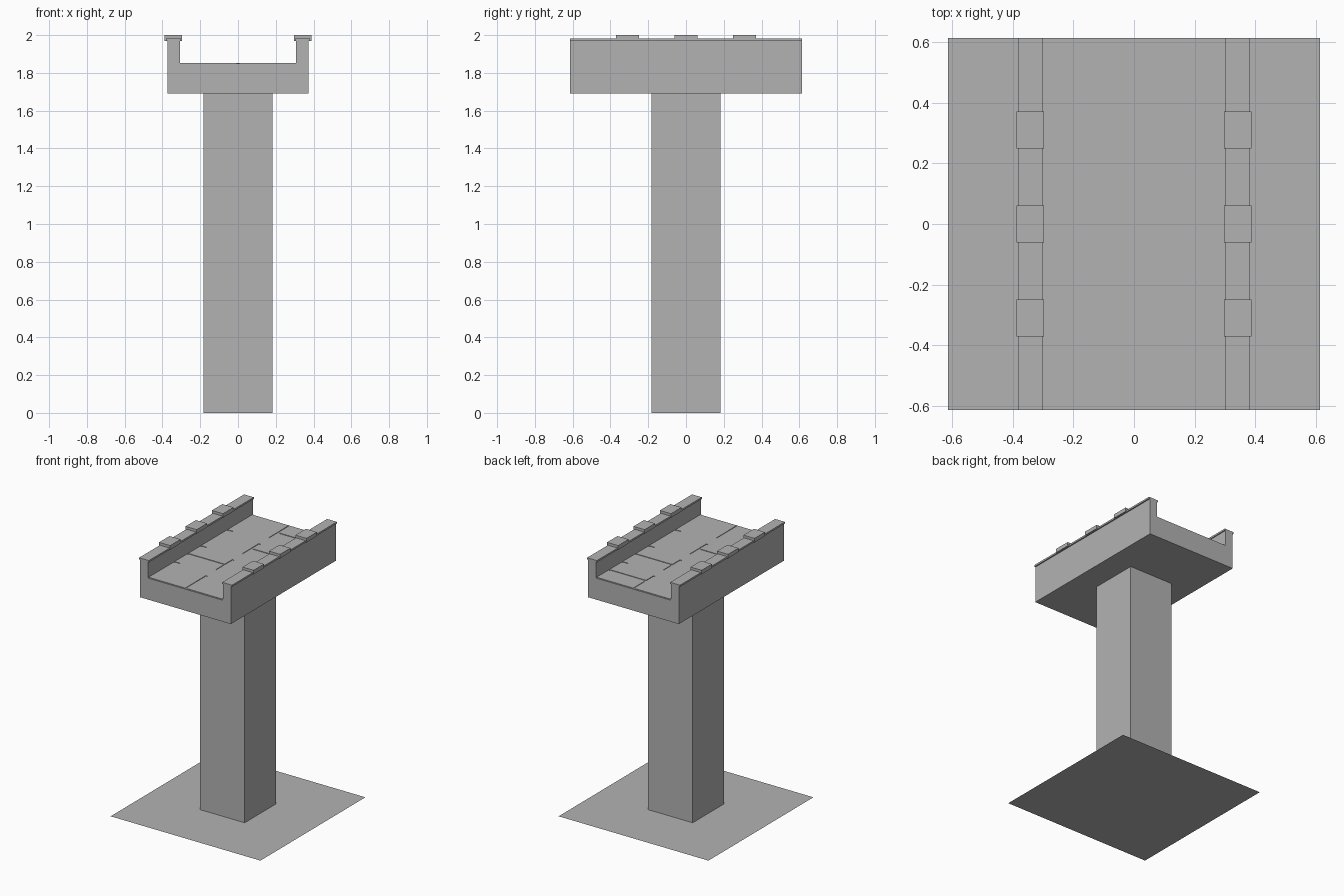
import bpy, bmesh
from mathutils import Matrix

cube = bpy.data.objects.get("Cube")
if cube:
    bpy.data.objects.remove(cube, do_unlink=True)

# One plain stone colour
stone = bpy.data.materials.new("stone_grey")
stone.use_nodes = True
grey = (0.45, 0.45, 0.45, 1)
stone.diffuse_color = grey
stone.node_tree.nodes["Principled BSDF"].inputs["Base Color"].default_value = grey

HALF = 0.615       # half length of deck and ground
FLOOR = 1.853      # walkway level
DEPTH = 0.004      # depth of paving joints


def add_box(bm, x, y, z):
    """Add a box spanning the (low, high) pairs x, y and z."""
    spans = (x, y, z)
    size = [b - a for a, b in spans]
    mid = [(a + b) / 2 for a, b in spans]
    bmesh.ops.create_cube(bm, size=1, matrix=Matrix.Translation(mid) @ Matrix.Diagonal((*size, 1)))


def finish(bm, name):
    mesh = bpy.data.meshes.new(name)
    bm.to_mesh(mesh)
    bm.free()
    mesh.materials.append(stone)
    obj = bpy.data.objects.new(name, mesh)
    bpy.context.collection.objects.link(obj)
    return obj


def box(name, x, y, z):
    bm = bmesh.new()
    add_box(bm, x, y, z)
    return finish(bm, name)


def mirrored(side, low, high):
    return tuple(sorted((side * low, side * high)))


# Ground sheet
bm = bmesh.new()
bmesh.ops.create_grid(bm, x_segments=1, y_segments=1, size=HALF)
finish(bm, "ground_sheet")

# Pier
box("pier", (-0.183, 0.183), (-0.183, 0.183), (0, 1.69))

# Deck with side walls: U profile pushed along y
half = [(0.372, 1.69), (0.372, 1.968), (0.308, 1.968), (0.308, FLOOR)]
profile = half + [(-x, z) for x, z in reversed(half)]
bm = bmesh.new()
face = bm.faces.new([bm.verts.new((x, -HALF, z)) for x, z in profile])
pushed = bmesh.ops.extrude_face_region(bm, geom=[face])["geom"]
bmesh.ops.translate(bm, vec=(0, 2 * HALF, 0),
                    verts=[v for v in pushed if isinstance(v, bmesh.types.BMVert)])
bmesh.ops.recalc_face_normals(bm, faces=bm.faces)
deck = finish(bm, "deck")

# Paving joints and drains, cut into the walkway
cut_z = (FLOOR - DEPTH, FLOOR + 0.02)
bm = bmesh.new()
for y in ((0.37, 0.64), (0.06, 0.255), (-0.25, -0.055), (-0.64, -0.365)):
    add_box(bm, (-0.008, 0.008), y, cut_z)
for side, y in ((1, 0.465), (1, 0.157), (-1, -0.152)):
    add_box(bm, mirrored(side, 0, 0.304), (y - 0.008, y + 0.008), cut_z)
for side in (-1, 1):
    for end in (-1, 1):
        add_box(bm, mirrored(side, 0, 0.304), mirrored(end, 0.608, 0.64), cut_z)
    for y in (-0.31, 0, 0.31):
        add_box(bm, mirrored(side, 0.262, 0.304), (y - 0.007, y + 0.007), cut_z)
cutter = finish(bm, "joint_cutter")
cut = deck.modifiers.new("joints", 'BOOLEAN')
cut.operation = 'DIFFERENCE'
cut.solver = 'EXACT'
cut.use_self = True
cut.object = cutter
bpy.context.view_layer.objects.active = deck
bpy.ops.object.modifier_apply(modifier=cut.name)
bpy.data.objects.remove(cutter, do_unlink=True)

# Copings along the walls and merlon blocks on top
for side, name in ((1, "left"), (-1, "right")):
    box(name + "_coping", mirrored(side, 0.301, 0.381), (-HALF, HALF), (1.968, 1.981))
    for i, y in enumerate((-0.31, 0, 0.31)):
        box(f"{name}_block_{i + 1}", mirrored(side, 0.297, 0.388),
            (y - 0.061, y + 0.061), (1.97, 2.0))
